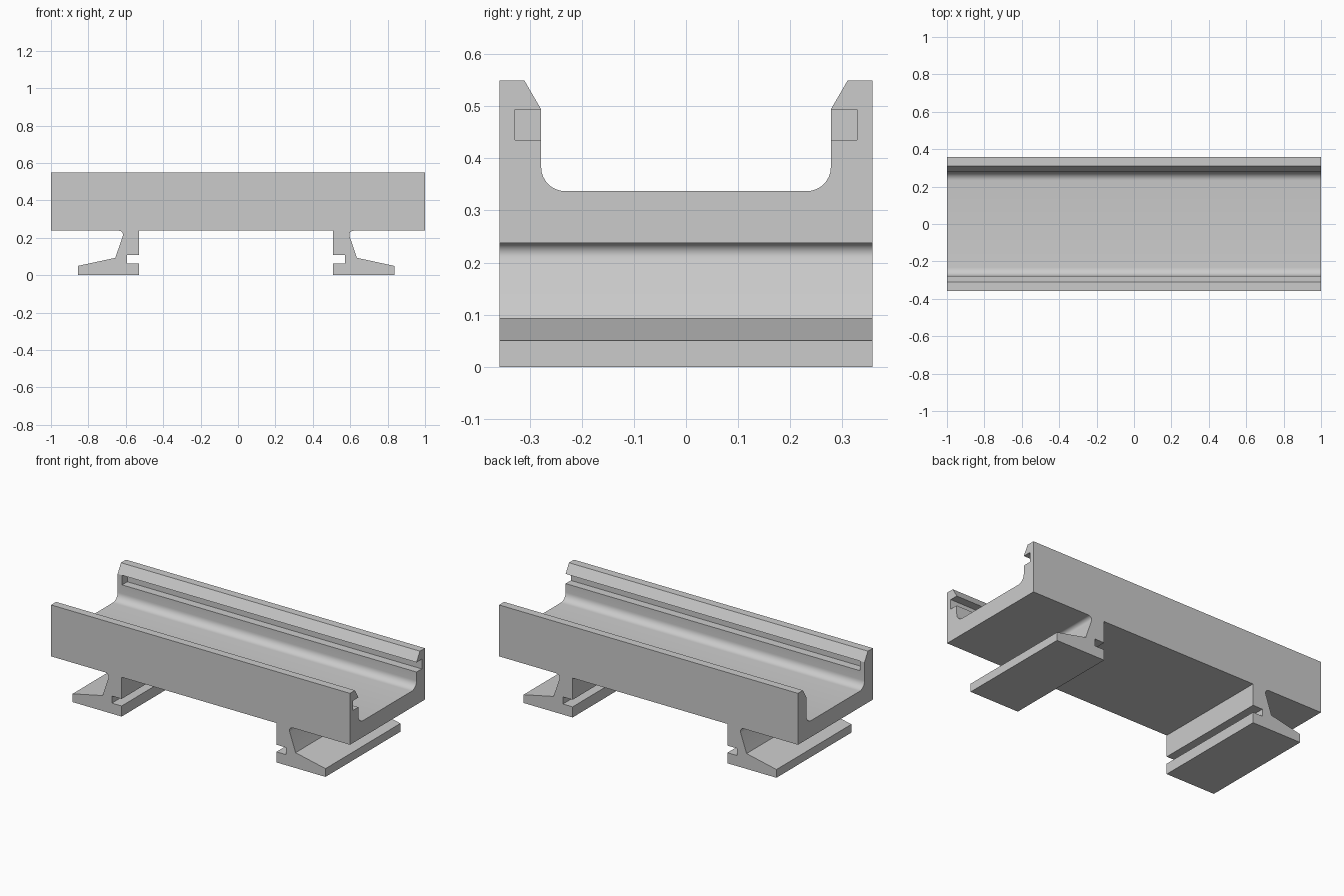
import bpy, bmesh
from math import radians, cos, sin
from mathutils import Vector

cube = bpy.data.objects.get("Cube")
if cube:
    bpy.data.objects.remove(cube, do_unlink=True)

GREY = (0.6, 0.6, 0.6, 1)
grey = bpy.data.materials.new("plain grey")
grey.use_nodes = True
grey.diffuse_color = GREY
grey.node_tree.nodes["Principled BSDF"].inputs["Base Color"].default_value = GREY

HALF_W = 0.358     # half width along y
UNDER = 0.238      # underside of the channel
FOOT_MID = -0.01   # mirror line of the two feet


def arc(cx, cz, r, start, end, steps=8):
    angles = [radians(start + (end - start) * i / steps) for i in range(steps + 1)]
    return [(cx + r * cos(a), cz + r * sin(a)) for a in angles]


def extrude(name, points, direction):
    """Closed prism from a list of 3D outline points."""
    bm = bmesh.new()
    face = bm.faces.new([bm.verts.new(p) for p in points])
    top = bmesh.ops.extrude_face_region(bm, geom=[face])["geom"]
    verts = [g for g in top if isinstance(g, bmesh.types.BMVert)]
    bmesh.ops.translate(bm, verts=verts, vec=Vector(direction))
    bmesh.ops.recalc_face_normals(bm, faces=bm.faces)
    mesh = bpy.data.meshes.new(name)
    bm.to_mesh(mesh)
    bm.free()
    obj = bpy.data.objects.new(name, mesh)
    bpy.context.collection.objects.link(obj)
    mesh.materials.append(grey)
    return obj


def activate(obj):
    bpy.ops.object.select_all(action='DESELECT')
    obj.select_set(True)
    bpy.context.view_layer.objects.active = obj


# U-shaped channel with chamfered lips and filleted floor
half = [(HALF_W, UNDER), (HALF_W, 0.549), (0.31, 0.549), (0.278, 0.494)]
half += arc(0.232, 0.383, 0.046, 0, -90)
profile = half + [(-y, z) for y, z in reversed(half)]
channel = extrude("channel", [(-1, y, z) for y, z in profile], (2, 0, 0))

# Slot inside each wall, closed at one end and open at the other
for side in (-1, 1):
    box = [(0.2, 0.435), (0.328, 0.435), (0.328, 0.4935), (0.2, 0.4935)]
    cutter = extrude("slot_cutter", [(-0.97, side * y, z) for y, z in box], (2.1, 0, 0))
    cutter.hide_render = True
    cut = channel.modifiers.new("slot", 'BOOLEAN')
    cut.operation = 'DIFFERENCE'
    cut.solver = 'EXACT'
    cut.object = cutter
    activate(channel)
    bpy.ops.object.modifier_apply(modifier=cut.name)
    bpy.data.objects.remove(cutter, do_unlink=True)

# Mirrored clamp feet with a notch on the inner side and a tapered outer flange
foot = [(0.518, UNDER), (0.518, 0.107), (0.583, 0.107), (0.583, 0.064),
        (0.518, 0.064), (0.518, 0), (0.846, 0), (0.846, 0.05), (0.646, 0.093)]
foot += arc(0.627, 0.216, 0.022, 199, 90)
feet = [extrude(name, [(FOOT_MID + s * x, -HALF_W, z) for x, z in foot], (0, 2 * HALF_W, 0))
        for name, s in (("left_foot", 1), ("right_foot", -1))]

for obj in [channel] + feet:
    activate(obj)
    bpy.ops.object.shade_smooth_by_angle(angle=radians(25))
